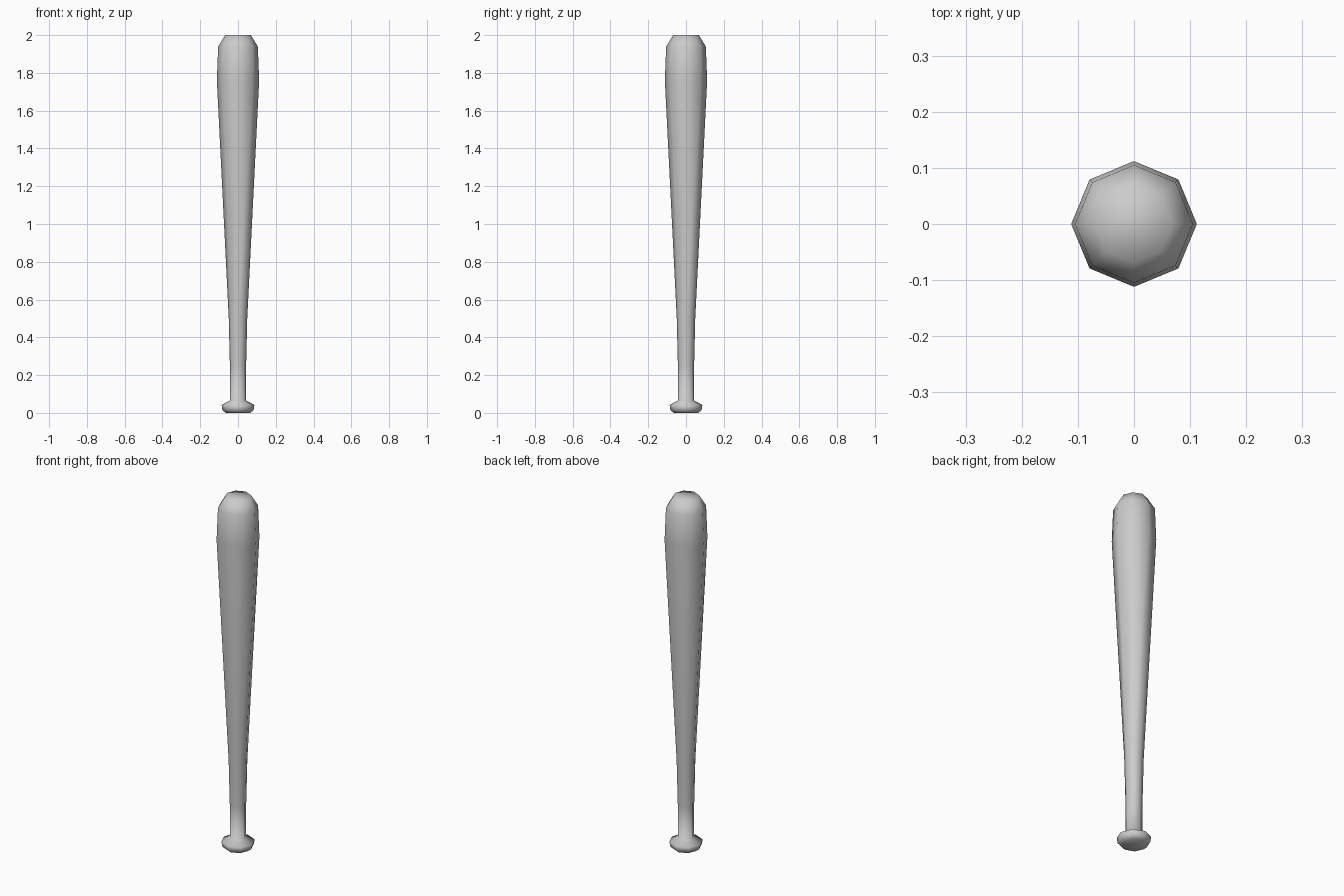
import bpy, bmesh
from math import cos, sin, pi

if "Cube" in bpy.data.objects:
    bpy.data.objects.remove(bpy.data.objects["Cube"])

SIDES = 8
# (radius, height) outline from knob to tip
PROFILE = [(0.065, 0.0), (0.082, 0.014), (0.087, 0.042), (0.043, 0.066),
           (0.043, 0.25), (0.049, 0.5), (0.112, 1.76), (0.105, 1.94), (0.068, 2.0)]

bm = bmesh.new()
rings = [[bm.verts.new((r * cos(2 * pi * i / SIDES), r * sin(2 * pi * i / SIDES), z))
          for i in range(SIDES)] for r, z in PROFILE]

# Side walls
for low, high in zip(rings, rings[1:]):
    for i in range(SIDES):
        j = (i + 1) % SIDES
        bm.faces.new((low[i], low[j], high[j], high[i]))

# End caps
bm.faces.new(rings[0][::-1])
bm.faces.new(rings[-1])

for f in bm.faces:
    f.smooth = True
bm.normal_update()

mesh = bpy.data.meshes.new("bat")
bm.to_mesh(mesh)
bm.free()
bat = bpy.data.objects.new("bat", mesh)
bpy.context.collection.objects.link(bat)
